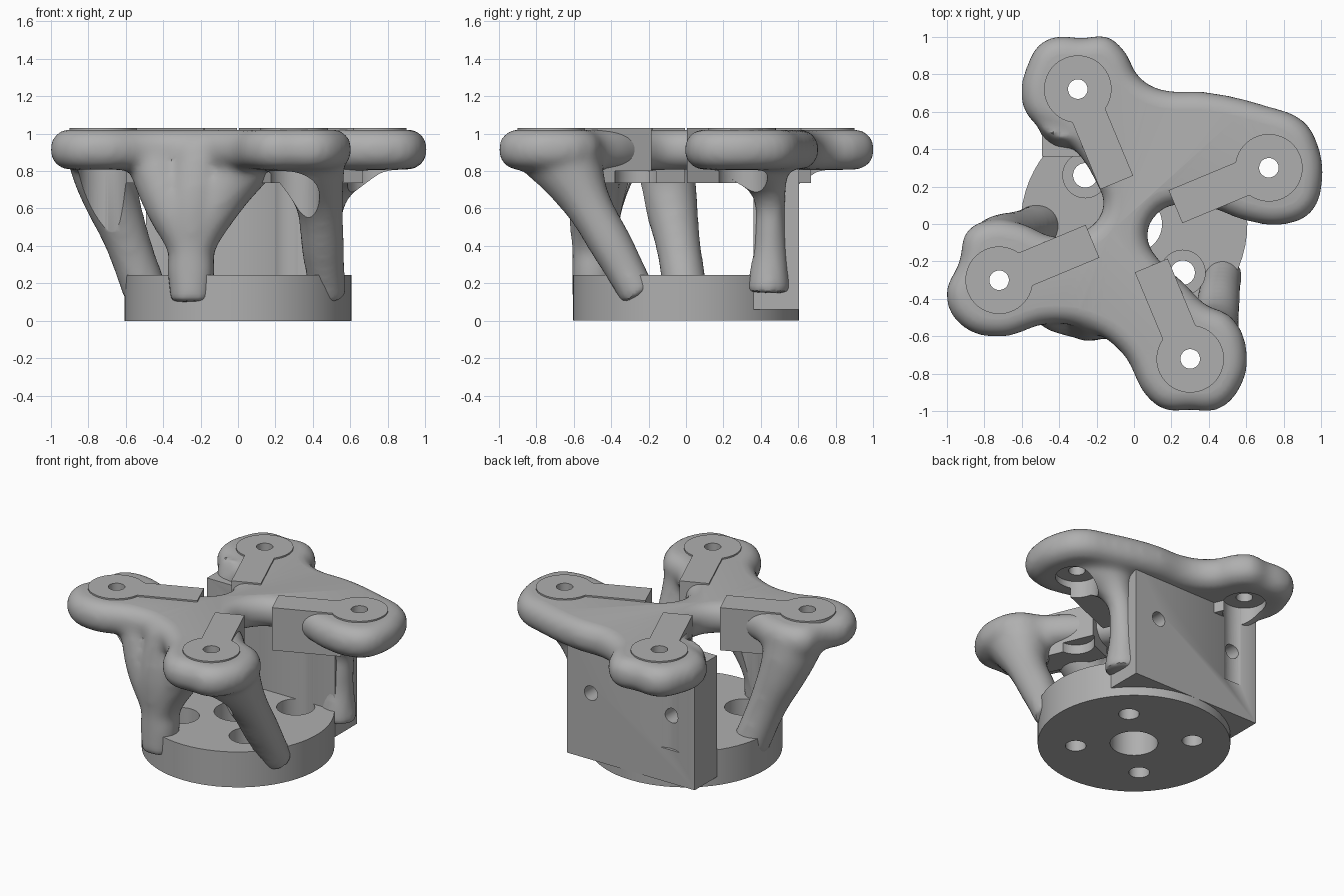
import bpy, bmesh, math
from mathutils import Matrix, Vector

cube = bpy.data.objects.get("Cube")
if cube:
    bpy.data.objects.remove(cube, do_unlink=True)

grey = bpy.data.materials.new("plain grey")
grey.use_nodes = True
COLOUR = (0.43, 0.43, 0.43, 1)
grey.diffuse_color = COLOUR
grey.node_tree.nodes["Principled BSDF"].inputs["Base Color"].default_value = COLOUR

scene = bpy.context.scene.collection
ARM_ANGLES = [math.atan2(0.72, -0.30) - i * math.pi / 2 for i in range(4)]
ARM_RADIUS = 0.78


def add_object(name, data):
    obj = bpy.data.objects.new(name, data)
    scene.objects.link(obj)
    return obj


def evaluated_mesh(obj):
    graph = bpy.context.evaluated_depsgraph_get()
    graph.update()
    return bpy.data.meshes.new_from_object(obj.evaluated_get(graph))


def bake(obj):
    mesh = evaluated_mesh(obj)
    obj.modifiers.clear()
    obj.data = mesh


def from_bmesh(name, bm):
    mesh = bpy.data.meshes.new(name)
    bm.to_mesh(mesh)
    bm.free()
    return add_object(name, mesh)


def cylinder(name, x, y, z0, z1, r):
    bm = bmesh.new()
    bmesh.ops.create_cone(bm, cap_ends=True, segments=64, radius1=r, radius2=r,
                          depth=z1 - z0)
    bmesh.ops.translate(bm, verts=bm.verts, vec=(x, y, (z0 + z1) / 2))
    return from_bmesh(name, bm)


def box(name, low, high, angle=0):
    low, high = Vector(low), Vector(high)
    bm = bmesh.new()
    bmesh.ops.create_cube(bm, size=1)
    bmesh.ops.scale(bm, verts=bm.verts, vec=high - low)
    bmesh.ops.translate(bm, verts=bm.verts, vec=(low + high) / 2)
    bmesh.ops.rotate(bm, verts=bm.verts, matrix=Matrix.Rotation(angle, 3, "Z"))
    return from_bmesh(name, bm)


def boolean(obj, tools, operation="DIFFERENCE"):
    for tool in tools:
        mod = obj.modifiers.new("cut", "BOOLEAN")
        mod.operation, mod.solver, mod.object = operation, "EXACT", tool
    bake(obj)


def curve_object(name, points, closed):
    curve = bpy.data.curves.new(name, "CURVE")
    spline = curve.splines.new("BEZIER")
    spline.bezier_points.add(len(points) - 1)
    spline.use_cyclic_u = closed
    spline.resolution_u = 8
    for bp, p in zip(spline.bezier_points, points):
        bp.co = (p[0], p[1], p[2] if len(p) > 2 else 0)
        bp.handle_left_type = bp.handle_right_type = "AUTO"
        if len(p) > 3:
            bp.radius = p[3]
    return add_object(name, curve), curve


def finish(obj):
    obj.data.materials.clear()
    obj.data.materials.append(grey)
    bpy.ops.object.select_all(action="DESELECT")
    obj.select_set(True)
    bpy.context.view_layer.objects.active = obj
    bpy.ops.object.shade_smooth_by_angle(angle=math.radians(35))


# Rounded four-lobed top
outline = [(-.5, .96), (-.4, 1), (-.28, .99), (-.15, 1), (-.05, .92), (.02, .79),
           (.13, .72), (.4, .7), (.7, .63), (.9, .55), (.98, .42), (1, .2), (.94, .06),
           (.8, 0), (.6, .02), (.4, .09), (.2, .1), (.1, .03), (.07, -.08), (.13, -.19),
           (.27, -.32), (.38, -.43), (.52, -.5), (.6, -.68), (.56, -.88), (.44, -.99),
           (.3, -.99), (.17, -.99), (.07, -.92), (-.06, -.69), (-.25, -.56), (-.45, -.53),
           (-.72, -.6), (-.92, -.54), (-1, -.38), (-.93, -.2), (-.89, -.04), (-.76, .02),
           (-.6, 0), (-.42, -.07), (-.25, -.03), (-.16, .1), (-.2, .22), (-.3, .38),
           (-.42, .48), (-.56, .57), (-.6, .7), (-.57, .84)]
top, curve = curve_object("top_outline", outline, True)
curve.dimensions = "2D"
curve.fill_mode = "BOTH"
curve.extrude = 0.008
curve.bevel_depth = 0.1
curve.bevel_resolution = 5
curve.offset = -0.097

# Tapered legs: x, y, z, radius; the front leg is a fan of three
front_foot = [(-.25, -.49, .36, .12), (-.25, -.5, .1, .115)]
legs = [
    [(-.46, -.38, .9, .15), (-.38, -.46, .64, .13)] + front_foot,
    [(-.2, -.42, .9, .17), (-.24, -.48, .6, .15)] + front_foot,
    [(.08, -.5, .9, .16), (-.1, -.49, .64, .13)] + front_foot,
    [(.36, -.67, .9, .22), (.43, -.54, .65, .135), (.455, -.38, .37, .115), (.48, -.25, .13, .1)],
    [(-.73, -.16, .9, .19), (-.69, -.1, .7, .16), (-.6, -.05, .45, .125), (-.49, .0, .14, .12)],
    [(.62, .36, .92, .22), (.51, .44, .7, .1), (.47, .45, .45, .085), (.46, .44, .15, .12)],
    [(-.36, .6, .92, .18), (-.38, .5, .78, .12), (-.4, .47, .6, .06)],
]
parts = [top]
for points in legs:
    leg, curve = curve_object("leg_path", points, False)
    curve.dimensions = "3D"
    curve.bevel_depth = 1
    curve.bevel_resolution = 6
    curve.use_fill_caps = True
    curve.splines[0].radius_interpolation = "CARDINAL"
    parts.append(leg)

# Blend the top and the legs into one organic body
bm = bmesh.new()
for part in parts:
    mesh = evaluated_mesh(part)
    mesh.transform(Matrix.Translation((0, 0, 0.915 if part is top else 0)))
    bm.from_mesh(mesh)
    bpy.data.objects.remove(part, do_unlink=True)
bmesh.ops.remove_doubles(bm, verts=bm.verts, dist=0.0005)
bmesh.ops.recalc_face_normals(bm, faces=bm.faces)
body = from_bmesh("organic_frame", bm)
remesh = body.modifiers.new("blend", "REMESH")
remesh.mode = "VOXEL"
remesh.voxel_size = 0.022
smooth = body.modifiers.new("soften", "SMOOTH")
smooth.factor, smooth.iterations = 0.5, 14
bake(body)

# Base disc and back mounting plate
base = cylinder("base_disc", 0, 0, 0, 0.245, 0.605)
plate = box("mounting_plate", (-.49, .36, .06), (.49, .605, .9))

# Cutters: base screws, their driver access, and blind plate screws
base_tools = [cylinder("cutter", 0, 0, -.1, .4, .15)]
access, plate_tools = [], []
for sx in (-1, 1):
    for sy in (-1, 1):
        base_tools.append(cylinder("cutter", sx * .26, sy * .26, -.1, .4, .065))
        access.append(cylinder("cutter", sx * .26, sy * .26, .12, .8, .12))
    hole = cylinder("cutter", 0, 0, -.1, .1, .05)
    hole.data.transform(Matrix.Translation((sx * .305, .53, .52)) @ Matrix.Rotation(math.pi / 2, 4, "X"))
    plate_tools.append(hole)

# Cutters: arm screws and the slots below them, and a trim for the flat top
screws, slots = [], []
for a in ARM_ANGLES:
    x, y = ARM_RADIUS * math.cos(a), ARM_RADIUS * math.sin(a)
    screws.append(cylinder("cutter", x, y, .5, 1.2, .052))
    slots.append(cylinder("cutter", x, y, .29, .85, .135))
trim = box("cutter", (-1.2, -1.2, 1.02), (1.2, 1.2, 1.4))

boolean(base, base_tools + access)
boolean(plate, access + plate_tools + slots[:1])
boolean(body, [trim] + screws + slots + access)
finished = [body, base, plate]

# Keyhole pads: strap block and raised disc on every arm
for i, a in enumerate(ARM_ANGLES):
    x, y = ARM_RADIUS * math.cos(a), ARM_RADIUS * math.sin(a)
    pad = box("keyhole_pad_%d" % (i + 1), (.24, -.095, .735), (ARM_RADIUS, .095, 1.03), a)
    disc = cylinder("helper", x, y, .98, 1.03, .18)
    boolean(pad, [disc], "UNION")
    boolean(pad, [screws[i], slots[i]] + access)
    finished.append(pad)
    bpy.data.objects.remove(disc, do_unlink=True)

for tool in base_tools + access + plate_tools + screws + slots + [trim]:
    bpy.data.objects.remove(tool, do_unlink=True)
for obj in finished:
    finish(obj)
